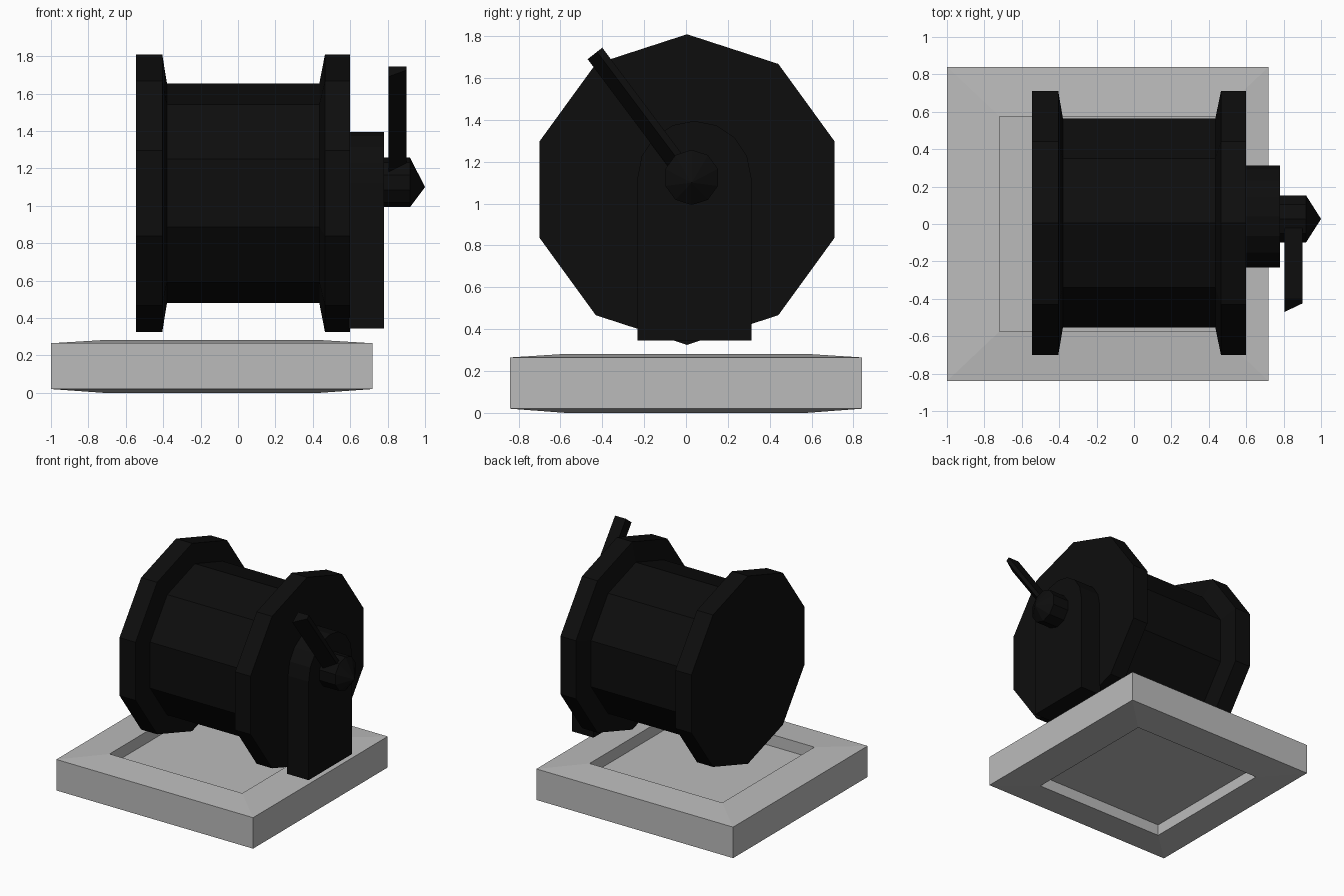
import bpy, bmesh
from math import sin, cos, pi, tau
from mathutils import Vector

cube = bpy.data.objects.get("Cube")
if cube:
    bpy.data.objects.remove(cube, do_unlink=True)


def material(name, value):
    mat = bpy.data.materials.new(name)
    mat.use_nodes = True
    colour = (value, value, value, 1)
    mat.diffuse_color = colour
    mat.node_tree.nodes["Principled BSDF"].inputs["Base Color"].default_value = colour
    return mat


black = material("black", 0.004)
grey = material("light grey", 0.5)


def loft(name, rings, mat):
    """Bridge a sequence of equal-sized point rings and cap both ends."""
    bm = bmesh.new()
    loops = [[bm.verts.new(p) for p in ring] for ring in rings]
    for a, b in zip(loops, loops[1:]):
        for i in range(len(a)):
            j = (i + 1) % len(a)
            bm.faces.new((a[i], a[j], b[j], b[i]))
    bm.faces.new(loops[0])
    bm.faces.new(loops[-1])
    bmesh.ops.remove_doubles(bm, verts=bm.verts, dist=0.0001)
    bmesh.ops.recalc_face_normals(bm, faces=bm.faces)
    mesh = bpy.data.meshes.new(name)
    bm.to_mesh(mesh)
    bm.free()
    mesh.materials.append(mat)
    obj = bpy.data.objects.new(name, mesh)
    bpy.context.collection.objects.link(obj)
    return obj


def ring(x, y, z, r, n):
    return [(x, y + r * sin(tau * i / n), z + r * cos(tau * i / n)) for i in range(n)]


def rect(x0, x1, y, z):
    return [(x0, -y, z), (x1, -y, z), (x1, y, z), (x0, y, z)]


# Base slab: raised rim and square recess on both top and bottom
outer, inner = (-1, 0.72, 0.84), (-0.72, 0.44, 0.575)
loft("base", [rect(*inner, 0.09), rect(*inner, 0), rect(*outer, 0.02),
              rect(*outer, 0.265), rect(*inner, 0.282), rect(*inner, 0.19)], grey)

# Ten-sided spool with tapered flanges
spool = [(-0.545, 0.742), (-0.405, 0.742), (-0.38, 0.588),
         (0.435, 0.588), (0.465, 0.742), (0.6, 0.742)]
loft("spool", [ring(x, 0.005, 1.067, r, 10) for x, r in spool], black)

# Arched bracket on the left flange
arch = [(0.04 + 0.272 * cos(pi * i / 8), 1.123 + 0.272 * sin(pi * i / 8)) for i in range(9)]
arch += [(-0.232, 0.345), (0.312, 0.345)]
loft("bracket", [[(x, y, z) for y, z in arch] for x in (0.59, 0.78)], black)

# Crank hub with pointed cap
loft("crank_hub", [ring(x, 0.027, z, r, 10) for x, z, r in
                   ((0.77, 1.125, 0.132), (0.92, 1.125, 0.132), (1.0, 1.1, 0.00001))], black)

# Slanted crank arm, narrower on its outer side
along = Vector((0, 0.6, -0.8))
tip = [Vector(p) for p in ((0.805, -0.47, 1.69), (0.805, -0.4, 1.745),
                           (0.9, -0.4, 1.745), (0.9, -0.425, 1.725))]
loft("crank_arm", [tip, [p + along * 0.7 for p in tip]], black)
